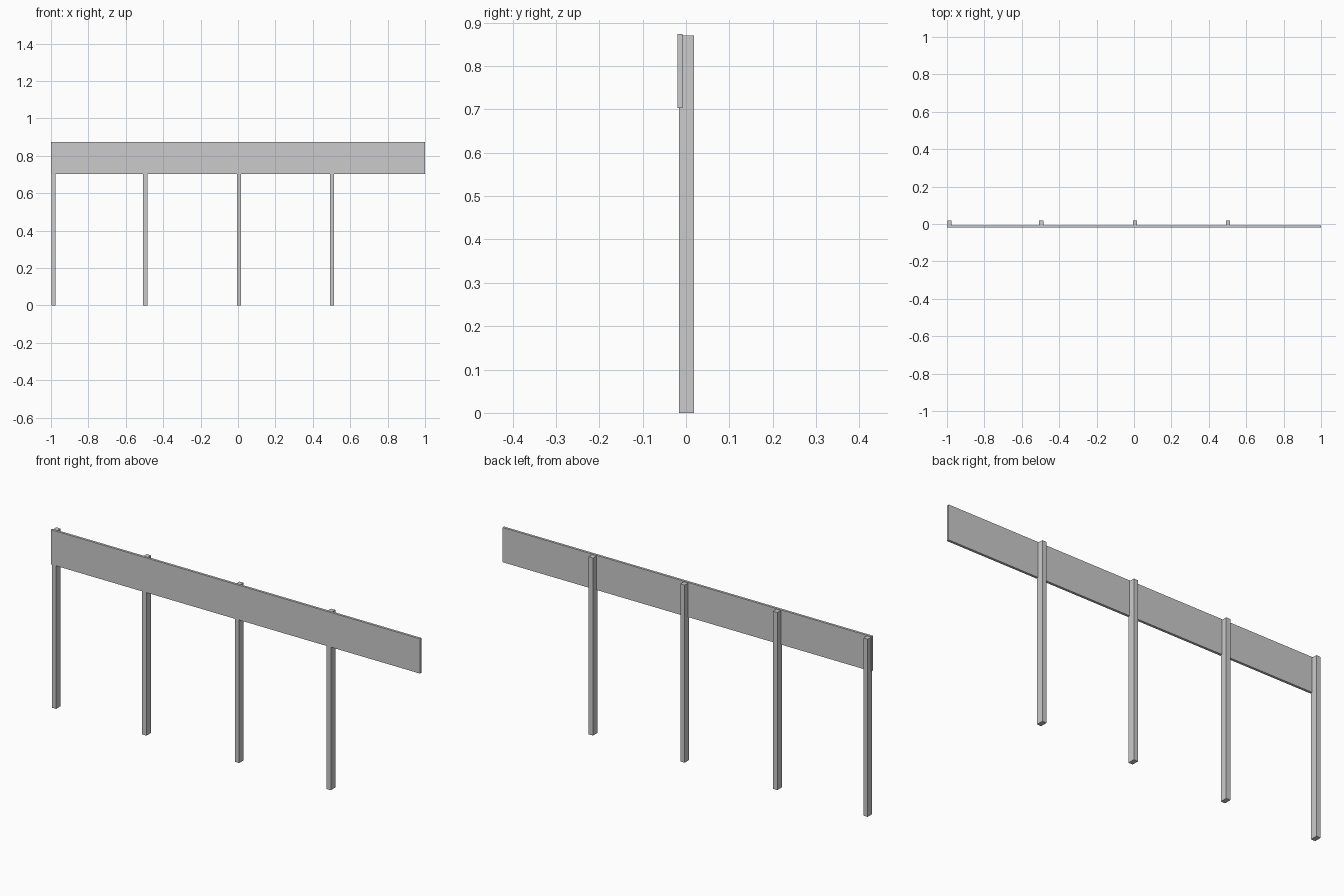
import bpy, bmesh

if "Cube" in bpy.data.objects:
    bpy.data.objects.remove(bpy.data.objects["Cube"])


def extrude(name, profile, z0, z1):
    """Solid prism from an xy profile (counter-clockwise)."""
    bm = bmesh.new()
    face = bm.faces.new([bm.verts.new((x, y, z0)) for x, y in profile])
    top = bmesh.ops.extrude_face_region(bm, geom=[face])["geom"]
    verts = [g for g in top if isinstance(g, bmesh.types.BMVert)]
    bmesh.ops.translate(bm, verts=verts, vec=(0, 0, z1 - z0))
    bmesh.ops.recalc_face_normals(bm, faces=bm.faces)
    mesh = bpy.data.meshes.new(name)
    bm.to_mesh(mesh)
    bm.free()
    obj = bpy.data.objects.new(name, mesh)
    bpy.context.collection.objects.link(obj)
    return obj


# flat rail board along the front
extrude("rail_board", [(-1, -0.020), (1, -0.020), (1, -0.008), (-1, -0.008)], 0.703, 0.873)

# four square posts behind the rail, none at the right end
for i, left in enumerate((-0.998, -0.508, -0.006, 0.491)):
    right = left + 0.023
    extrude(f"post_{i + 1}",
            [(left, -0.016), (right, -0.016), (right, 0.019), (left, 0.019)], 0, 0.870)
